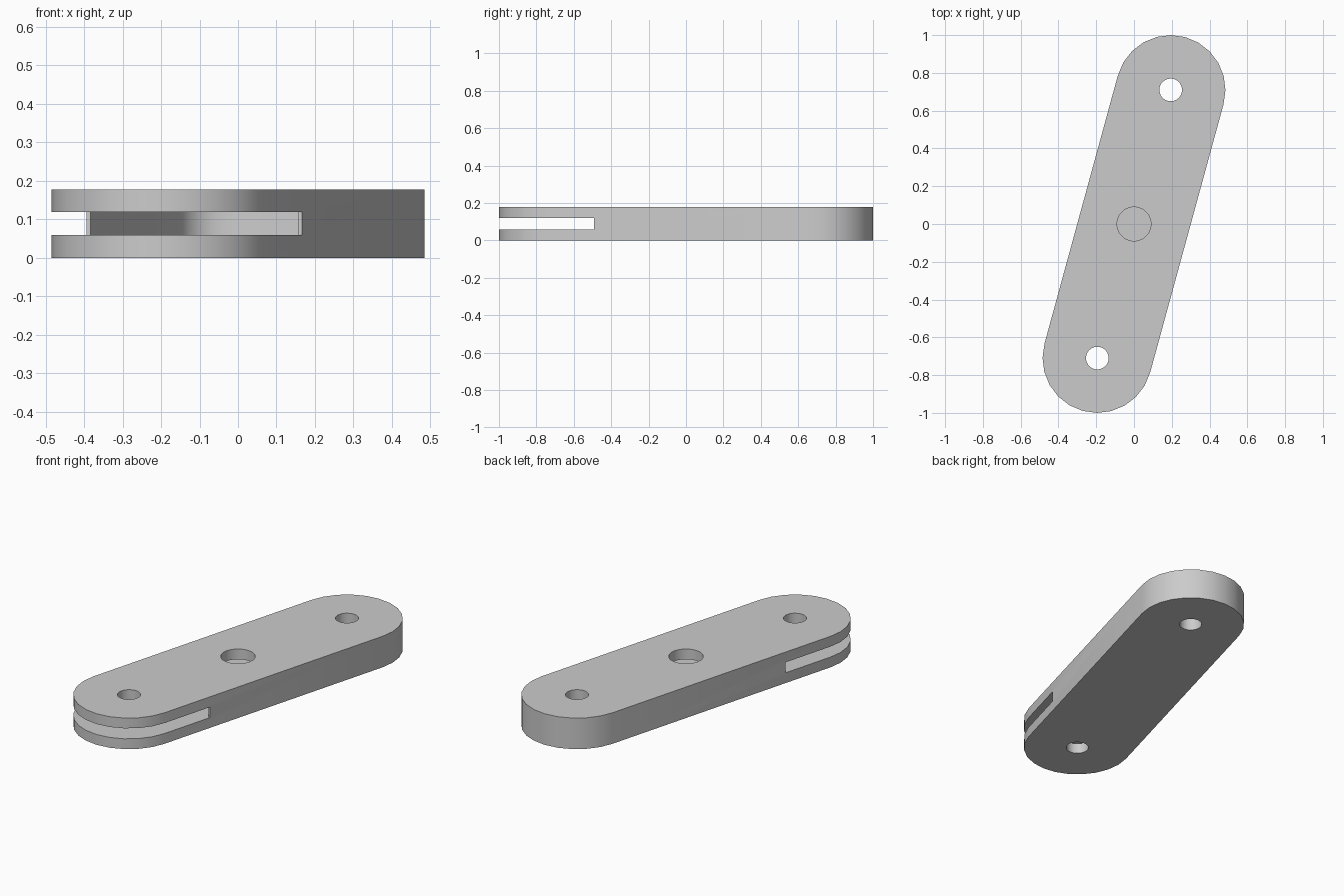
import bpy, bmesh
from math import sin, cos, pi, radians
from mathutils import Matrix

if "Cube" in bpy.data.objects:
    bpy.data.objects.remove(bpy.data.objects["Cube"], do_unlink=True)

TILT = Matrix.Rotation(radians(-15.3), 4, "Z")
THICK, PIN, RADIUS = 0.178, 0.736, 0.29
SLOT_LOW, SLOT_HIGH = 0.059, 0.119

grey = bpy.data.materials.new("plain_grey")
grey.use_nodes = True
grey.diffuse_color = (0.6, 0.6, 0.6, 1)
grey.node_tree.nodes["Principled BSDF"].inputs["Base Color"].default_value = (0.6, 0.6, 0.6, 1)


def arc(cx, cy, r, start, end, steps):
    angles = [radians(start + (end - start) * i / steps) for i in range(steps + 1)]
    return [(cx + r * cos(a), cy + r * sin(a)) for a in angles]


def prism(name, outline, low, high):
    """Extrude a flat outline drawn along the link's own axis."""
    bm = bmesh.new()
    face = bm.faces.new([bm.verts.new((x, y, low)) for x, y in outline])
    top = bmesh.ops.extrude_face_region(bm, geom=[face])["geom"]
    bmesh.ops.translate(bm, vec=(0, 0, high - low),
                        verts=[v for v in top if isinstance(v, bmesh.types.BMVert)])
    bmesh.ops.recalc_face_normals(bm, faces=bm.faces)
    bm.transform(TILT)
    mesh = bpy.data.meshes.new(name)
    bm.to_mesh(mesh)
    bm.free()
    mesh.materials.append(grey)
    obj = bpy.data.objects.new(name, mesh)
    bpy.context.collection.objects.link(obj)
    return obj


def circle(y, r, steps=32):
    return arc(0, y, r, 0, 360, steps)[:-1]


# Rounded bar
body = prism("link_body", arc(0, PIN, RADIUS, 0, 180, 12)
             + arc(0, -PIN, RADIUS, 180, 360, 12), 0, THICK)

# Open fork end leading into a thin-walled inner pocket with rounded corners
half, end, mouth, fillet = RADIUS - 0.01, 0.55, -0.43, 0.12
pocket = [(-0.5, -1.3), (0.5, -1.3), (0.5, mouth), (half, mouth)]
pocket += arc(half - fillet, end - fillet, fillet, 0, 90, 6)
pocket += arc(fillet - half, end - fillet, fillet, 90, 180, 6)
pocket += [(-half, mouth), (-0.5, mouth)]

cutters = [
    prism("pocket_cutter", pocket, SLOT_LOW, SLOT_HIGH),
    prism("centre_hole_cutter", circle(0, 0.09), 0.09, 0.3),
    prism("front_pin_cutter", circle(-PIN, 0.06), -0.1, 0.3),
    prism("back_pin_cutter", circle(PIN, 0.06), -0.1, 0.3),
]

# Cut the holes and pocket, then drop the cutters
bpy.ops.object.select_all(action="DESELECT")
body.select_set(True)
bpy.context.view_layer.objects.active = body
for cutter in cutters:
    cutter.hide_render = True
    mod = body.modifiers.new(cutter.name, "BOOLEAN")
    mod.operation = "DIFFERENCE"
    mod.solver = "EXACT"
    mod.object = cutter
    bpy.ops.object.modifier_apply(modifier=mod.name)
    bpy.data.objects.remove(cutter, do_unlink=True)

bpy.ops.object.shade_smooth_by_angle(angle=radians(30))
